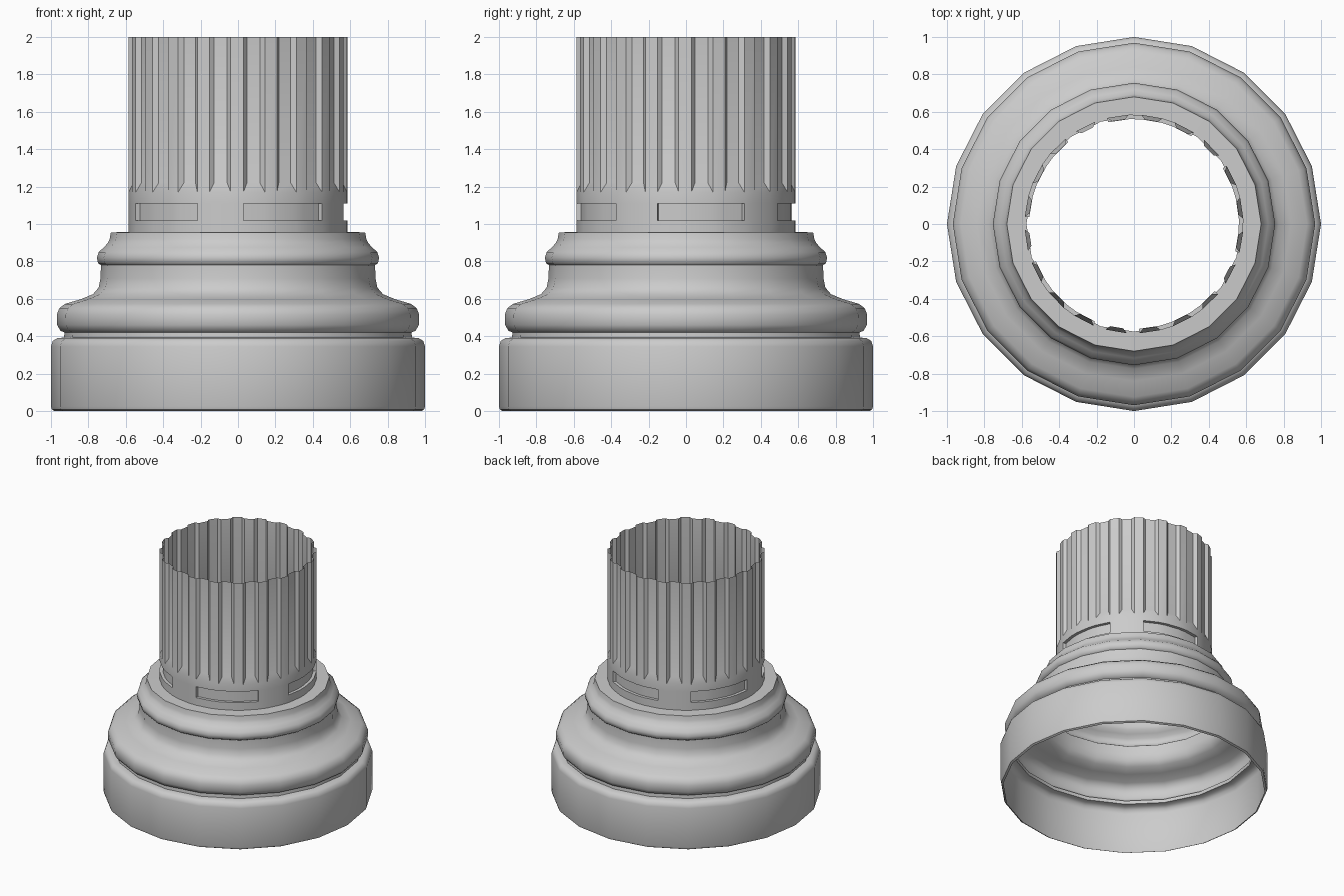
import bpy, bmesh, math

cube = bpy.data.objects.get("Cube")
if cube:
    bpy.data.objects.remove(cube, do_unlink=True)

stone = bpy.data.materials.new("pale grey stone")
stone.use_nodes = True
colour = (0.6, 0.6, 0.6, 1)
stone.diffuse_color = colour
stone.node_tree.nodes["Principled BSDF"].inputs["Base Color"].default_value = colour

SIDES = 20
STEP = 360 / SIDES


def polar(radius, degrees, z):
    a = math.radians(degrees)
    return (radius * math.cos(a), radius * math.sin(a), z)


def finish(bm, name, angle):
    mesh = bpy.data.meshes.new(name)
    bm.to_mesh(mesh)
    bm.free()
    mesh.materials.append(stone)
    obj = bpy.data.objects.new(name, mesh)
    bpy.context.collection.objects.link(obj)
    bpy.ops.object.select_all(action='DESELECT')
    obj.select_set(True)
    bpy.context.view_layer.objects.active = obj
    bpy.ops.object.shade_smooth_by_angle(angle=math.radians(angle))


def bridge(bm, lower, upper):
    n = len(lower)
    return [bm.faces.new((lower[i], lower[(i + 1) % n], upper[(i + 1) % n], upper[i]))
            for i in range(n)]


# Moulded base: open twenty-sided shell turned from one profile
profile = [(0.98, 0), (0.995, 0.008), (1, 0.025), (1, 0.345), (0.99, 0.375), (0.965, 0.39),
           (0.93, 0.393), (0.928, 0.42), (0.95, 0.43), (0.967, 0.46), (0.969, 0.515),
           (0.955, 0.55), (0.925, 0.573), (0.84, 0.598), (0.775, 0.625), (0.745, 0.66),
           (0.735, 0.71), (0.733, 0.78), (0.748, 0.79), (0.755, 0.82), (0.745, 0.85),
           (0.717, 0.875), (0.695, 0.9), (0.686, 0.92), (0.68, 0.955), (0.575, 0.958)]
bm = bmesh.new()
rings = [[bm.verts.new(polar(r, i * STEP, z)) for i in range(SIDES)] for r, z in profile]
for lower, upper in zip(rings, rings[1:]):
    bridge(bm, lower, upper)
finish(bm, "moulded_base", 45)

# Fluted shaft: collar with recessed slots below, tapered flutes above
R, FLOOR = 0.585, 0.561
TURN = 8.5                  # direction of the first flute
WIDE, NARROW = 5.7, 3.6     # half widths of a flute at its mouth and floor
bm = bmesh.new()
collar = []
for z in (0.955, 1.02, 1.11, 1.17):
    collar.append([bm.verts.new(polar(R, TURN + i * STEP + s * WIDE, z))
                   for i in range(SIDES) for s in (-1, 1)])
bridge(bm, collar[0], collar[1])
band = bridge(bm, collar[1], collar[2])
bridge(bm, collar[2], collar[3])

mouth = collar[3]
top = [bm.verts.new(polar(R, TURN + i * STEP + s * WIDE, 2))
       for i in range(SIDES) for s in (-1, 1)]
for i in range(SIDES):
    a, b, c = 2 * i, 2 * i + 1, (2 * i + 2) % (2 * SIDES)
    low_l, low_r, top_l, top_r = [
        bm.verts.new(polar(FLOOR, TURN + i * STEP + s * NARROW, z))
        for z in (1.22, 2) for s in (-1, 1)]
    bm.faces.new((mouth[a], mouth[b], low_r, low_l))      # sloped foot
    bm.faces.new((low_l, low_r, top_r, top_l))            # flute floor
    bm.faces.new((mouth[a], low_l, top_l, top[a]))        # flute walls
    bm.faces.new((low_r, mouth[b], top[b], top_r))
    bm.faces.new((mouth[b], mouth[c], top[c], top[b]))    # ridge

# Five slots, each three flutes wide, pushed into the collar
for k in range(5):
    first = 8 * k - 2
    faces = [band[(first + j) % len(band)] for j in range(5)]
    out = bmesh.ops.extrude_face_region(bm, geom=faces)
    for v in [g for g in out["geom"] if isinstance(g, bmesh.types.BMVert)]:
        v.co.x *= FLOOR / R
        v.co.y *= FLOOR / R
    alive = [f for f in faces if f.is_valid]
    if alive:
        bmesh.ops.delete(bm, geom=alive, context='FACES')
finish(bm, "fluted_shaft", 35)
